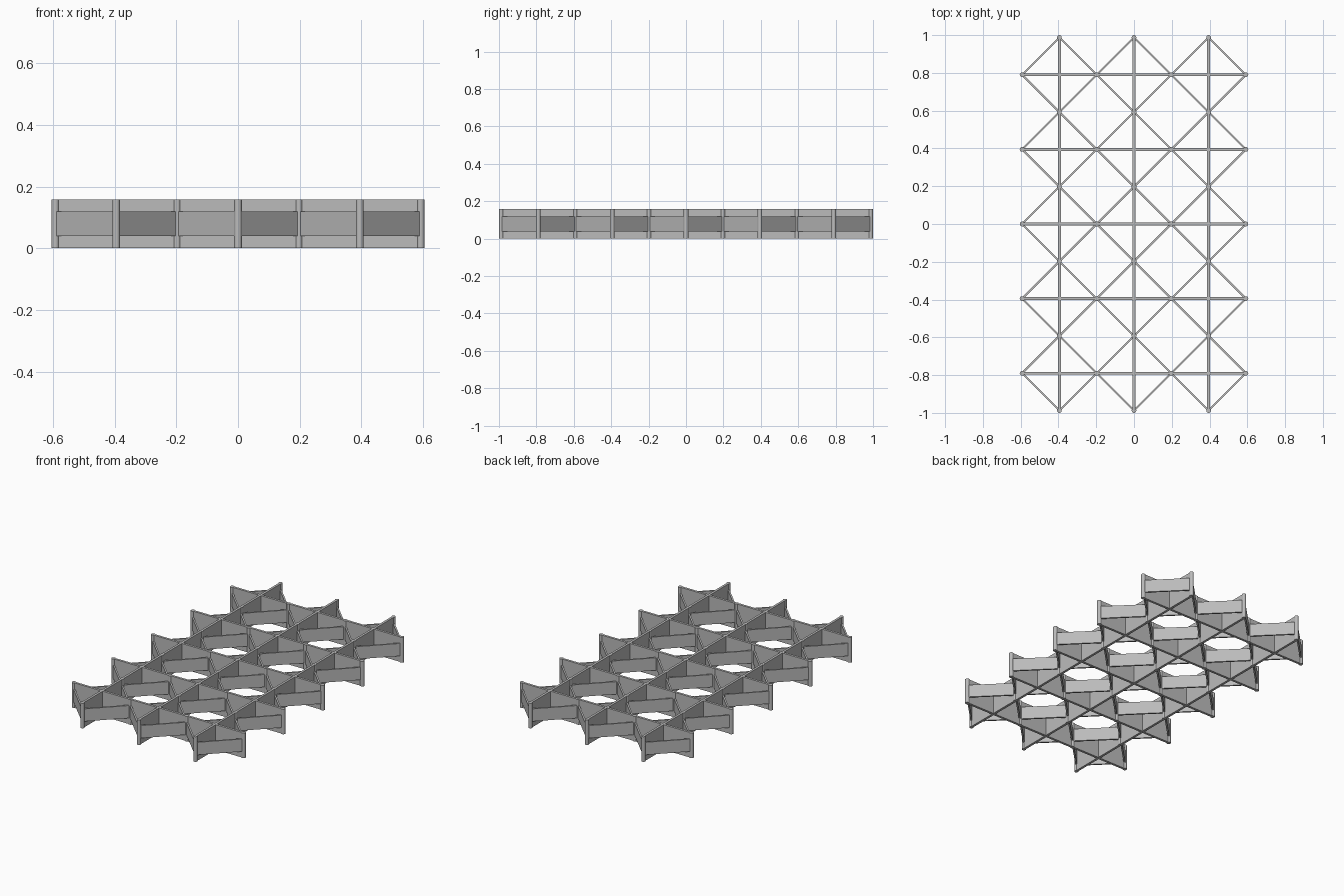
import bpy
import math

if "Cube" in bpy.data.objects:
    bpy.data.objects.remove(bpy.data.objects["Cube"], do_unlink=True)

PITCH = 0.395           # distance between cell centres
HALF = PITCH / 2        # centre of a cell to its corner posts
HEIGHT = 0.158
POST_RADIUS = 0.0125
WALL = 0.015            # long wall thickness
PANEL = 0.01            # diagonal panel thickness
COLS, ROWS = 3, 5

grey = bpy.data.materials.new("plain_grey")
grey.use_nodes = True
colour = (0.5, 0.5, 0.5, 1)
grey.diffuse_color = colour
grey.node_tree.nodes["Principled BSDF"].inputs["Base Color"].default_value = colour


def box(name, x, y, size, turn=0.0):
    """Upright box centred at mid height, turned about z."""
    bpy.ops.mesh.primitive_cube_add(size=1, location=(x, y, HEIGHT / 2))
    ob = bpy.context.object
    ob.name = name
    ob.scale = size
    ob.rotation_euler.z = turn
    bpy.ops.object.transform_apply(location=False, rotation=False, scale=True)
    ob.data.materials.append(grey)


def post(x, y):
    bpy.ops.mesh.primitive_cylinder_add(vertices=24, radius=POST_RADIUS,
                                        depth=HEIGHT, location=(x, y, HEIGHT / 2))
    ob = bpy.context.object
    ob.name = "post"
    ob.data.materials.append(grey)
    bpy.ops.object.shade_smooth_by_angle(angle=math.radians(40))


xs = [(i - (COLS - 1) / 2) * PITCH for i in range(COLS)]
ys = [(j - (ROWS - 1) / 2) * PITCH for j in range(ROWS)]

# Long walls crossing through the cell centres
for y in ys:
    box("cross_wall", 0, y, (COLS * PITCH, WALL, HEIGHT))
for x in xs:
    box("length_wall", x, 0, (WALL, ROWS * PITCH, HEIGHT))

# Round posts at the cell corners, shared between neighbours
for y in ys:
    for i in range(COLS + 1):
        post((i - COLS / 2) * PITCH, y)
for x in xs:
    for j in range(ROWS + 1):
        post(x, (j - ROWS / 2) * PITCH)

# Half-height diagonal panels making a diamond round every cell
for x in xs:
    for y in ys:
        for sx in (-1, 1):
            for sy in (-1, 1):
                box("diagonal_panel", x + sx * HALF / 2, y + sy * HALF / 2,
                    (HALF * math.sqrt(2), PANEL, HEIGHT / 2),
                    -sx * sy * math.pi / 4)
